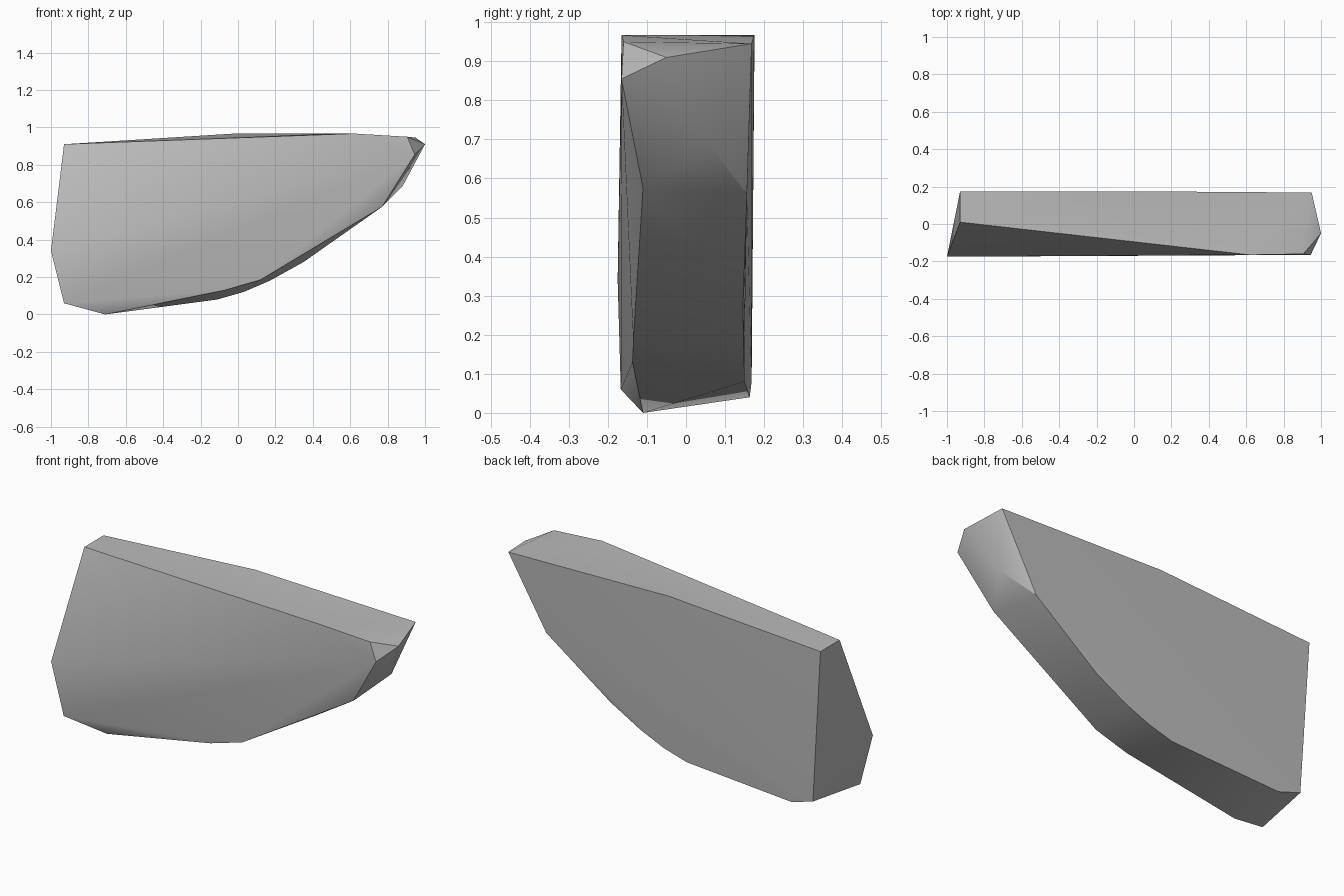
import bpy
import bmesh
import math


def remove_default_cube():
    cube = bpy.data.objects.get("Cube")
    if cube:
        bpy.data.objects.remove(cube, do_unlink=True)


def make_material(name, value):
    material = bpy.data.materials.new(name)
    material.use_nodes = True
    colour = (value, value, value, 1)
    material.diffuse_color = colour
    material.node_tree.nodes["Principled BSDF"].inputs["Base Color"].default_value = colour
    return material


def make_hull(name, points, material, smooth_angle):
    """Wrap a faceted convex solid around its corner points."""
    bm = bmesh.new()
    for point in points:
        bm.verts.new(point)
    hull = bmesh.ops.convex_hull(bm, input=bm.verts[:])
    loose = {v for v in hull["geom_interior"] + hull["geom_unused"]
             if isinstance(v, bmesh.types.BMVert) and not v.link_faces}
    bmesh.ops.delete(bm, geom=list(loose), context="VERTS")
    bmesh.ops.recalc_face_normals(bm, faces=bm.faces[:])
    mesh = bpy.data.meshes.new(name)
    bm.to_mesh(mesh)
    bm.free()
    mesh.materials.append(material)
    obj = bpy.data.objects.new(name, mesh)
    bpy.context.collection.objects.link(obj)
    bpy.ops.object.select_all(action="DESELECT")
    obj.select_set(True)
    bpy.context.view_layer.objects.active = obj
    bpy.ops.object.shade_smooth_by_angle(angle=smooth_angle)
    return obj


remove_default_cube()
stone_grey = make_material("stone grey", 0.5)

# Front outline: sloping top edge, blunt tall end, curved underside
front_rim = [
    (-.93, .01, .91), (-1, -.175, .34), (-.93, -.167, .06), (-.71, -.11, 0),
    (-.07, -.137, .13), (.12, -.135, .185), (.77, -.11, .575),
    (.945, -.165, .855), (.905, -.16, .95), (.62, -.165, .967),
]

# Back outline: nearly flat, with the same sweeping underside
back_rim = [
    (-.93, .175, .91), (-.88, .168, .08), (-.75, .163, .04),
    (-.11, .15, .08), (.03, .149, .12), (.17, .147, .18),
    (.35, .146, .28), (.73, .156, .56), (.95, .168, .945), (-.02, .175, .967),
]

# Chipped nose between the two outlines
nose = [(1, -.05, .91), (.88, .06, .685)]

make_hull("stone_slab", front_rim + back_rim + nose, stone_grey, math.radians(30))
